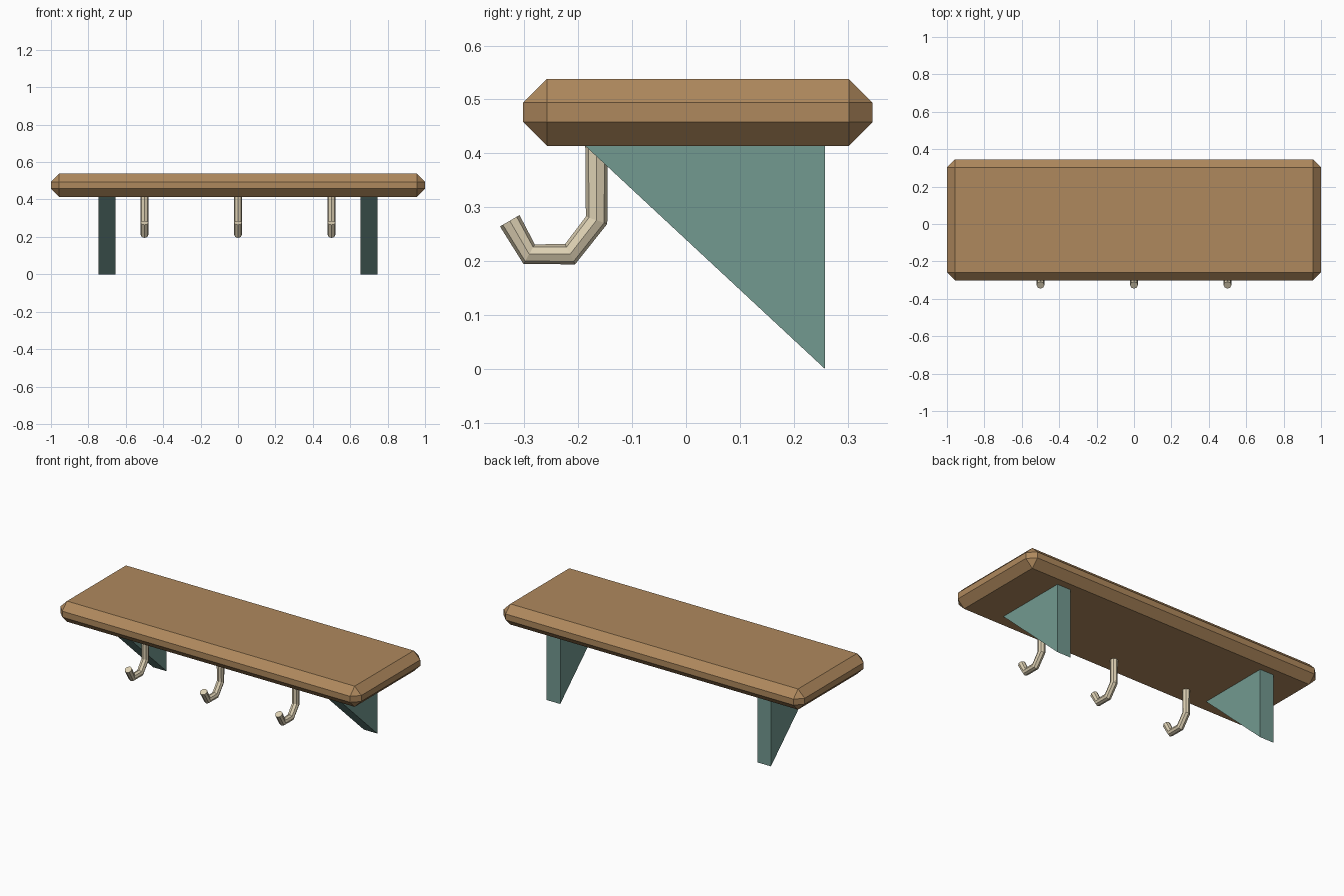
import bpy, bmesh

if "Cube" in bpy.data.objects:
    bpy.data.objects.remove(bpy.data.objects["Cube"])


def material(name, rgb):
    m = bpy.data.materials.new(name)
    m.diffuse_color = (*rgb, 1)
    m.use_nodes = True
    m.node_tree.nodes["Principled BSDF"].inputs["Base Color"].default_value = m.diffuse_color
    return m


def add_mesh(name, bm, mat):
    bmesh.ops.recalc_face_normals(bm, faces=bm.faces)
    me = bpy.data.meshes.new(name)
    bm.to_mesh(me)
    bm.free()
    me.materials.append(mat)
    ob = bpy.data.objects.new(name, me)
    bpy.context.collection.objects.link(ob)
    return ob


wood = material("wood", (0.43, 0.25, 0.11))
paint = material("teal_paint", (0.17, 0.32, 0.28))
metal = material("pale_metal", (0.72, 0.63, 0.45))

# Shelf board: box with every edge chamfered
bm = bmesh.new()
bmesh.ops.create_cube(bm, size=1)
bmesh.ops.scale(bm, vec=(2.0, 0.648, 0.124), verts=bm.verts)
bmesh.ops.translate(bm, vec=(0, 0.022, 0.476), verts=bm.verts)
bmesh.ops.bevel(bm, geom=bm.edges[:], offset=0.044, segments=1,
                profile=0.5, affect='EDGES')
add_mesh("shelf_board", bm, wood)

# Triangular wall brackets
for side, x in (("left", -0.7), ("right", 0.7)):
    bm = bmesh.new()
    profile = [(-0.187, 0.414), (0.258, 0.414), (0.258, 0.0)]
    face = bm.faces.new([bm.verts.new((x - 0.045, y, z)) for y, z in profile])
    ext = bmesh.ops.extrude_face_region(bm, geom=[face], use_keep_orig=True)
    moved = [v for v in ext["geom"] if isinstance(v, bmesh.types.BMVert)]
    bmesh.ops.translate(bm, vec=(0.09, 0, 0), verts=moved)
    add_mesh(side + "_bracket", bm, paint)

# Coat hooks: eight-sided tube swept along a bent path
path = [(-0.166, 0.42), (-0.166, 0.276), (-0.215, 0.213),
        (-0.291, 0.213), (-0.327, 0.275)]
for side, x in (("left", -0.5), ("middle", 0.0), ("right", 0.5)):
    cu = bpy.data.curves.new(side + "_hook", 'CURVE')
    cu.dimensions = '3D'
    cu.bevel_depth = 0.021
    cu.bevel_resolution = 2
    cu.use_fill_caps = True
    sp = cu.splines.new('POLY')
    sp.points.add(len(path) - 1)
    for p, (y, z) in zip(sp.points, path):
        p.co = (0, y, z, 1)
    sp.use_smooth = False
    cu.materials.append(metal)
    hook = bpy.data.objects.new(side + "_hook", cu)
    hook.location.x = x
    bpy.context.collection.objects.link(hook)
